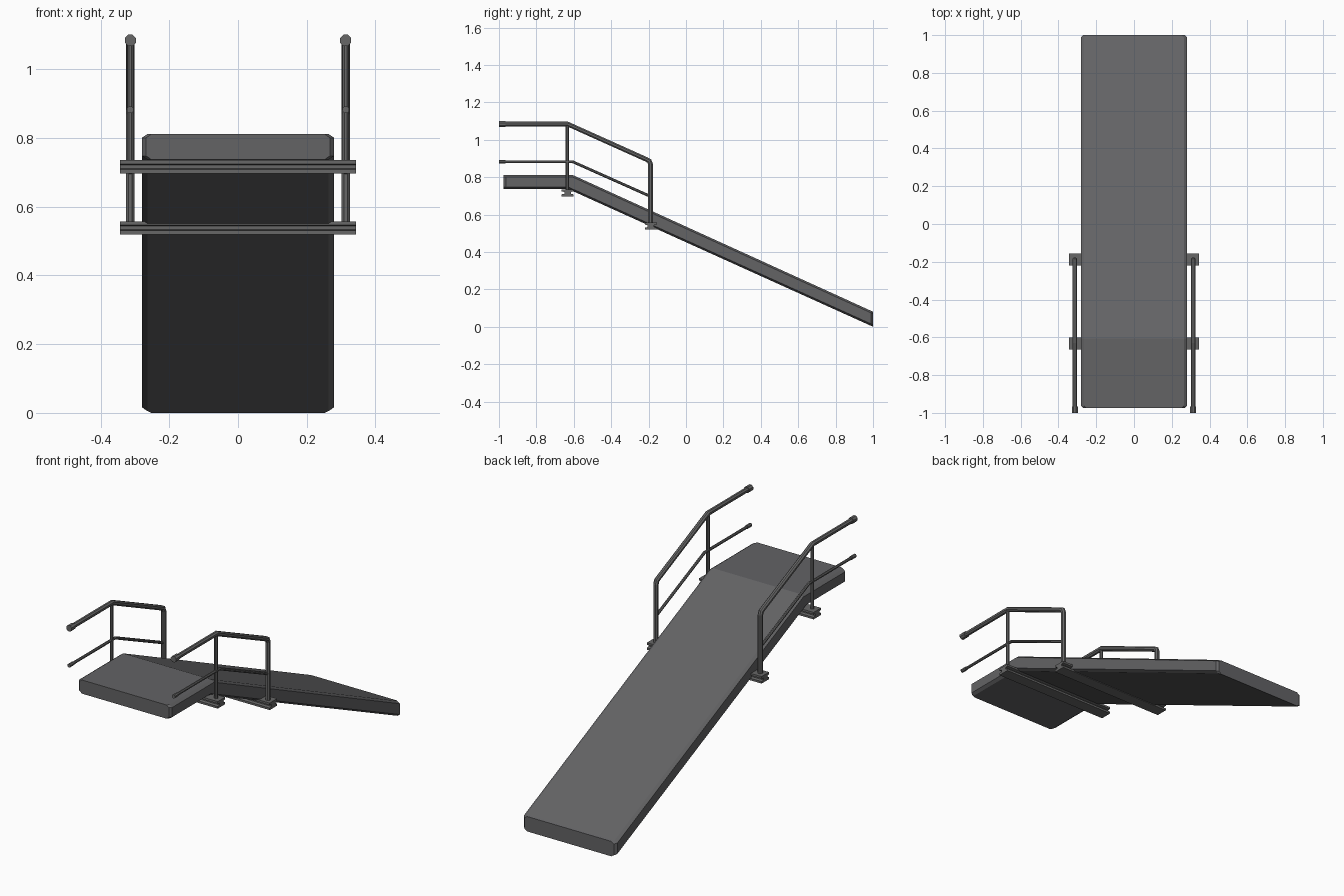
import bpy, bmesh, math
from mathutils import Vector

if "Cube" in bpy.data.objects:
    bpy.data.objects.remove(bpy.data.objects["Cube"])

def material(name, rgb):
    m = bpy.data.materials.new(name)
    m.diffuse_color = (*rgb, 1)
    m.use_nodes = True
    m.node_tree.nodes["Principled BSDF"].inputs["Base Color"].default_value = m.diffuse_color
    return m

DECK = material("deck grey", (0.125, 0.125, 0.13))
STEEL = material("steel grey", (0.135, 0.135, 0.135))

def finish(bm, name, mat):
    bmesh.ops.recalc_face_normals(bm, faces=bm.faces)
    me = bpy.data.meshes.new(name)
    bm.to_mesh(me)
    bm.free()
    me.materials.append(mat)
    ob = bpy.data.objects.new(name, me)
    bpy.context.collection.objects.link(ob)
    return ob

def loft(bm, rings):
    """Join rings of equal vertex count and cap both ends."""
    vs = [[bm.verts.new(p) for p in r] for r in rings]
    n = len(vs[0])
    for a, b in zip(vs, vs[1:]):
        for i in range(n):
            bm.faces.new((a[i], a[(i + 1) % n], b[(i + 1) % n], b[i]))
    bm.faces.new(vs[0])
    bm.faces.new(vs[-1][::-1])

def tube(name, x, path, r, sides=8):
    """Mitred tube along a (y, z) path at fixed x."""
    pts = [Vector((0, y, z)) for y, z in path]
    X = Vector((1, 0, 0))
    rings = []
    for i, p in enumerate(pts):
        d1 = (p - pts[i - 1]).normalized() if i else (pts[1] - p).normalized()
        d2 = (pts[i + 1] - p).normalized() if i < len(pts) - 1 else d1
        t = (d1 + d2).normalized()
        n = X.cross(t) / t.dot(d1)
        ring = []
        for k in range(sides):
            a = 2 * math.pi * (k + 0.5) / sides
            ring.append(p + X * (x + r * math.cos(a)) + n * r * math.sin(a))
        rings.append(ring)
    bm = bmesh.new()
    loft(bm, rings)
    return finish(bm, name, STEEL)

# deck: level platform and long ramp, chamfered along the sides
def deck_ring(y, z0, z1, w=0.28):
    c = 0.011
    xz = [(w - 0.016, z0), (w, z0 + c), (w, z1 - c), (w - 0.016, z1)]
    right = [(x, y, z) for x, z in xz]
    return right + [(-x, y, z) for x, y, z in right[::-1]]

bm = bmesh.new()
bend = deck_ring(-0.605, 0.737, 0.811)
bend = [(x, y - (0.026 if z < 0.775 else 0), z) for x, y, z in bend]
loft(bm, [deck_ring(-0.975, 0.737, 0.811, 0.268), deck_ring(-0.963, 0.737, 0.811),
          bend, deck_ring(0.988, 0.0055, 0.086), deck_ring(1.0, 0.0, 0.081, 0.268)])
finish(bm, "ramp_deck", DECK)

# I-section cross beams
def beam(name, y, z):
    half = [(0.032, -0.019), (0.032, -0.008), (0.017, -0.005),
            (0.017, 0.005), (0.032, 0.008), (0.032, 0.019)]
    prof = half + [(-a, b) for a, b in half[::-1]]
    bm = bmesh.new()
    loft(bm, [[(x, y + a, z + b) for a, b in prof] for x in (-0.344, 0.344)])
    finish(bm, name, STEEL)

beam("upper_beam", -0.633, 0.716)
beam("lower_beam", -0.188, 0.538)

# handrails on both sides
for side, x in (("left", -0.313), ("right", 0.313)):
    tube(side + "_handrail", x, [(-0.99, 1.084), (-0.633, 1.084), (-0.21, 0.894),
                                 (-0.196, 0.886), (-0.19, 0.87), (-0.19, 0.55)], 0.0135)
    tube(side + "_handrail_cap", x, [(-1.0, 1.084), (-0.966, 1.084)], 0.0175)
    tube(side + "_mid_rail", x, [(-0.99, 0.882), (-0.605, 0.882), (-0.19, 0.697)], 0.008)
    tube(side + "_mid_rail_cap", x, [(-1.0, 0.882), (-0.966, 0.882)], 0.0105)
    tube(side + "_post", x, [(-0.635, 0.73), (-0.635, 1.08)], 0.0095)
